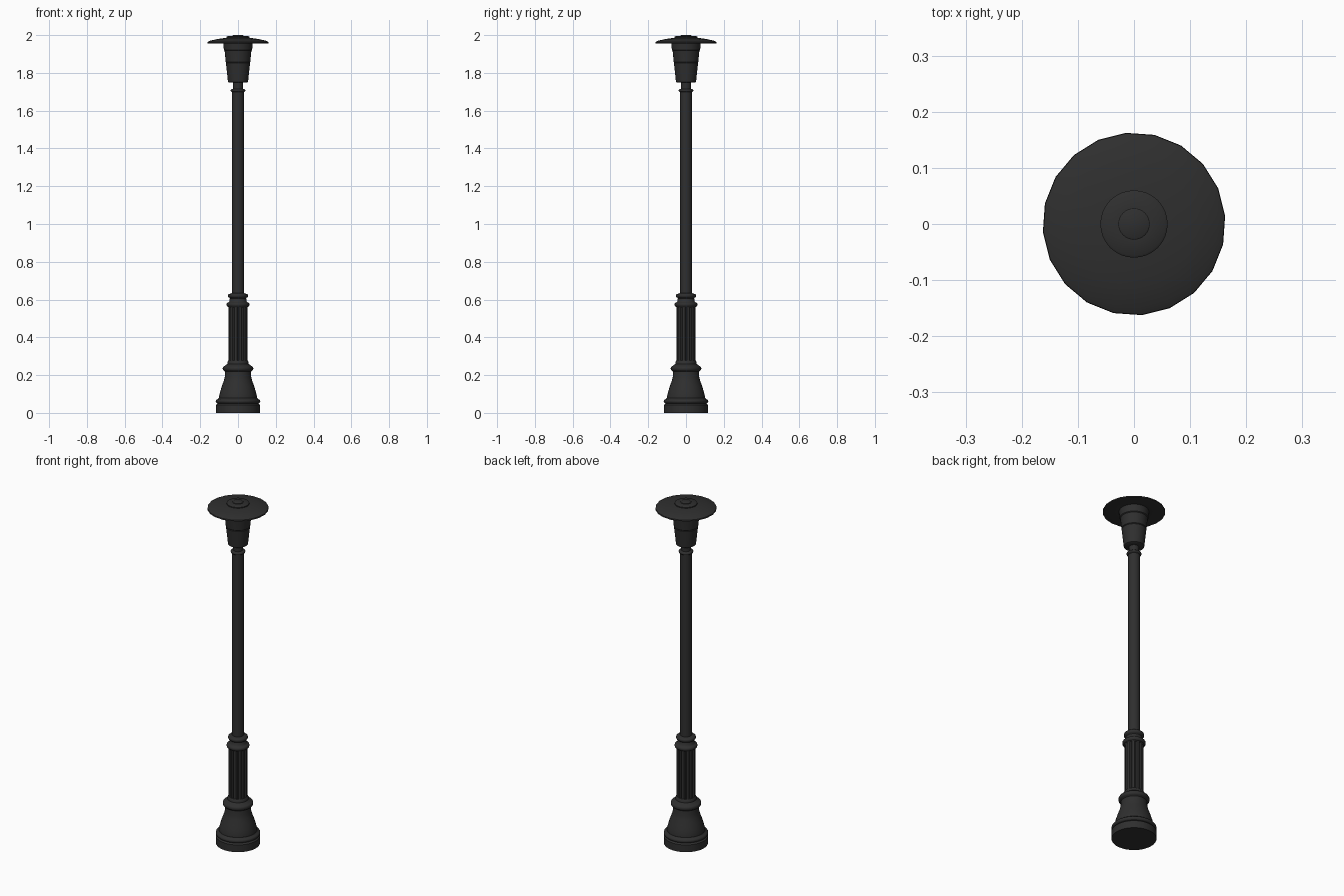
import bpy, bmesh, math

if "Cube" in bpy.data.objects:
    bpy.data.objects.remove(bpy.data.objects["Cube"])

iron = bpy.data.materials.new("dark_iron")
iron.diffuse_color = (0.028, 0.028, 0.028, 1)
iron.use_nodes = True
iron.node_tree.nodes["Principled BSDF"].inputs["Base Color"].default_value = iron.diffuse_color


def loft(name, profile, sides=32, offset=0.0, flutes=0, depth=0.0, angle=35):
    """Closed solid from (radius, z) rings; optional flutes scallop each ring."""
    bm = bmesh.new()
    rings = []
    for r, z in profile:
        ring = []
        for i in range(sides):
            a = 2 * math.pi * i / sides + offset
            rr = r
            if flutes:
                rr -= depth * max(0.0, math.cos(flutes * a))
            ring.append(bm.verts.new((rr * math.cos(a), rr * math.sin(a), z)))
        rings.append(ring)
    for lo, hi in zip(rings, rings[1:]):
        for i in range(sides):
            j = (i + 1) % sides
            bm.faces.new((lo[i], lo[j], hi[j], hi[i]))
    bm.faces.new(rings[0][::-1])
    bm.faces.new(rings[-1])
    bmesh.ops.recalc_face_normals(bm, faces=bm.faces)
    me = bpy.data.meshes.new(name)
    bm.to_mesh(me)
    bm.free()
    ob = bpy.data.objects.new(name, me)
    bpy.context.collection.objects.link(ob)
    me.materials.append(iron)
    bpy.ops.object.select_all(action='DESELECT')
    ob.select_set(True)
    bpy.context.view_layer.objects.active = ob
    bpy.ops.object.shade_smooth_by_angle(angle=math.radians(angle))
    return ob


def bead(r, z, h, bulge, n=6):
    """Half-round moulding as profile points, starting at height z."""
    return [(r + bulge * math.sin(math.pi * k / n),
             z + h * (1 - math.cos(math.pi * k / n)) / 2) for k in range(n + 1)]


# Round plinth with a rolled upper edge
loft("plinth", [(0.117, 0), (0.117, 0.042), (0.112, 0.046)]
     + bead(0.108, 0.05, 0.022, 0.01) + [(0.102, 0.078)])

# Bell-shaped foot
loft("bell_foot", [(0.101, 0.075), (0.1, 0.09), (0.095, 0.11), (0.086, 0.14),
                   (0.075, 0.17), (0.07, 0.19), (0.068, 0.222)])

# Collar over the bell
loft("lower_collar", [(0.068, 0.218)] + bead(0.072, 0.222, 0.026, 0.009)
     + [(0.066, 0.252), (0.056, 0.26), (0.055, 0.272), (0.05, 0.278)])

# Fluted lower shaft
loft("fluted_shaft", [(0.05, 0.27), (0.05, 0.568)], sides=96, flutes=12, depth=0.006)

# Collar stack joining the shaft to the pole
loft("upper_collar", [(0.05, 0.558)] + bead(0.052, 0.562, 0.022, 0.009)
     + [(0.046, 0.59), (0.043, 0.606)] + bead(0.046, 0.61, 0.02, 0.007)
     + [(0.031, 0.634)])

# Slender pole, ring and neck
loft("pole", [(0.031, 0.62), (0.031, 1.70)], sides=24)
loft("pole_ring", [(0.031, 1.698)] + bead(0.033, 1.70, 0.014, 0.006) + [(0.025, 1.716)])
loft("neck", [(0.026, 1.71), (0.026, 1.755)], sides=24)

# Tapered lamp housing with a seam and a stepped top rim
loft("lamp_housing", [(0.046, 1.748), (0.053, 1.752), (0.064, 1.852), (0.062, 1.855),
                      (0.065, 1.858), (0.07, 1.91), (0.071, 1.918), (0.075, 1.922),
                      (0.078, 1.965)])

# Faceted shallow shade
loft("shade", [(0.075, 1.962), (0.157, 1.955), (0.163, 1.957), (0.162, 1.964),
               (0.15, 1.970), (0.11, 1.979), (0.06, 1.986)],
     sides=20, offset=math.radians(5))

# Stepped cap
loft("cap", [(0.06, 1.98), (0.06, 1.991), (0.056, 1.994), (0.028, 1.995),
             (0.028, 1.998), (0.025, 2.0)])
